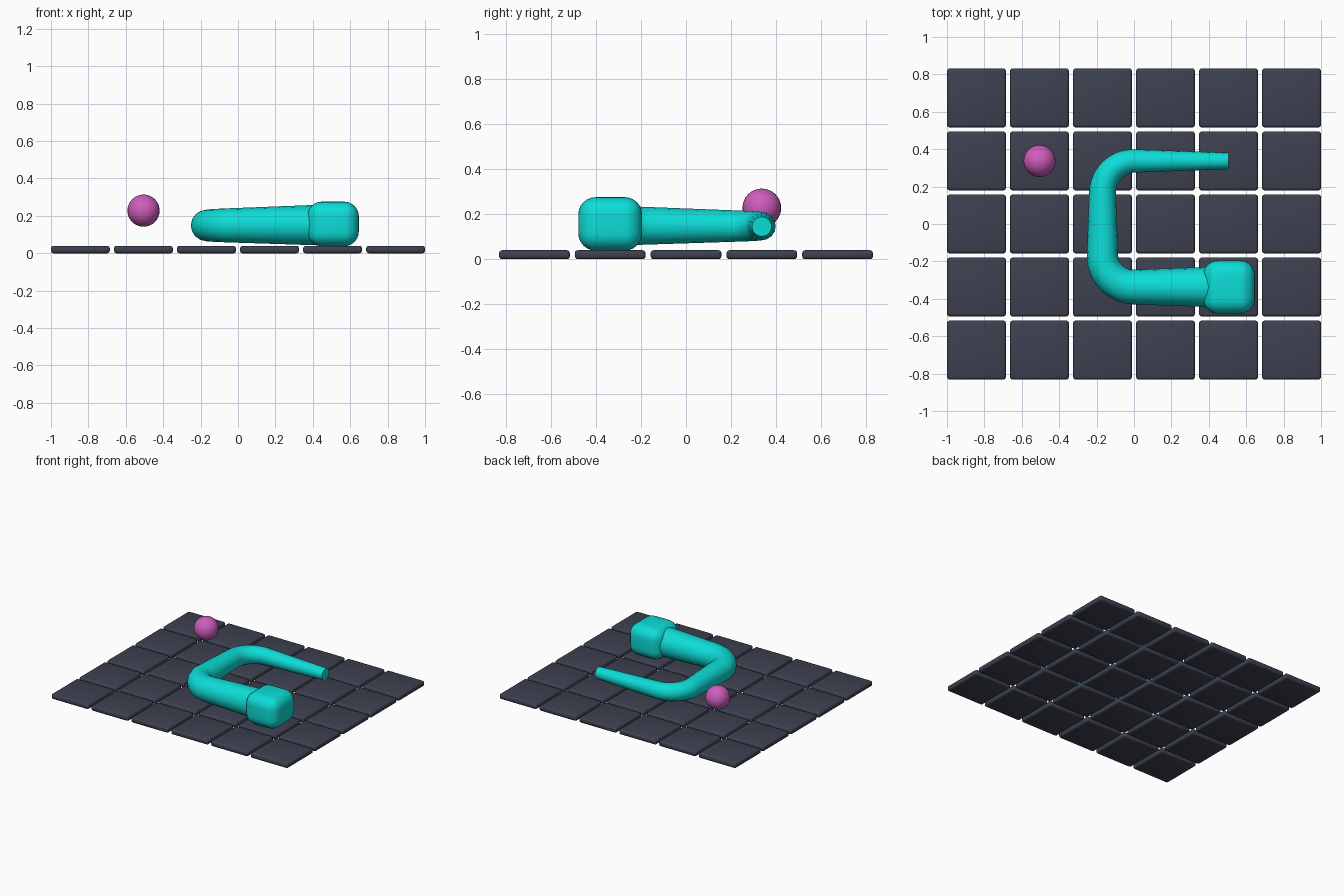
import bpy, math

if "Cube" in bpy.data.objects:
    bpy.data.objects.remove(bpy.data.objects["Cube"])

def material(name, rgb):
    m = bpy.data.materials.new(name)
    m.diffuse_color = (*rgb, 1)
    m.use_nodes = True
    m.node_tree.nodes["Principled BSDF"].inputs["Base Color"].default_value = m.diffuse_color
    return m

SLATE = material("slate", (0.047, 0.053, 0.08))
TEAL = material("teal", (0.004, 0.72, 0.68))
PINK = material("pink", (0.62, 0.11, 0.5))

PITCH = 0.337

def rounded_box(name, loc, size, bevel, segments, mat):
    bpy.ops.mesh.primitive_cube_add(size=1, location=loc)
    ob = bpy.context.object
    ob.name = name
    ob.scale = size
    bpy.ops.object.transform_apply(location=False, rotation=False, scale=True)
    mod = ob.modifiers.new("bevel", 'BEVEL')
    mod.width, mod.segments = bevel, segments
    bpy.ops.object.modifier_apply(modifier="bevel")
    bpy.ops.object.shade_smooth_by_angle(angle=math.radians(35))
    ob.data.materials.append(mat)
    return ob

# Floor tiles, six by five
for i in range(6):
    for j in range(5):
        rounded_box(f"floor_tile_{i}_{j}",
                    ((i - 2.5) * PITCH, (j - 2) * PITCH, 0.02),
                    (0.315, 0.315, 0.04), 0.014, 3, SLATE)

# Body centre line: tail, two rounded corners, neck
BEND = PITCH / 2
path = [(0.505 - 0.505 * k / 6, PITCH) for k in range(6)]
for cy, start in ((BEND, 90), (-BEND, 180)):
    for k in range(13):
        a = math.radians(start + 90 * k / 12)
        path.append((BEND * math.cos(a), cy + BEND * math.sin(a)))
path += [(0.505 * k / 6, -PITCH) for k in range(1, 7)]

# Body tube that thickens evenly from tail to neck
dist = [0.0]
for p, q in zip(path, path[1:]):
    dist.append(dist[-1] + math.dist(p, q))
curve = bpy.data.curves.new("body", 'CURVE')
curve.dimensions = '3D'
curve.bevel_depth = 1.0
curve.bevel_resolution = 6
curve.use_fill_caps = True
spline = curve.splines.new('POLY')
spline.points.add(len(path) - 1)
for pt, (x, y), d in zip(spline.points, path, dist):
    t = d / dist[-1]
    pt.co = (x, y, 0.145 + 0.006 * t, 1)
    pt.radius = 0.044 + 0.067 * t
body = bpy.data.objects.new("body", curve)
bpy.context.collection.objects.link(body)
bpy.ops.object.select_all(action='DESELECT')
body.select_set(True)
bpy.context.view_layer.objects.active = body
bpy.ops.object.convert(target='MESH')
body = bpy.context.object
bpy.ops.object.shade_smooth_by_angle(angle=math.radians(40))
body.data.materials.clear()
body.data.materials.append(TEAL)

# Head: soft rounded block
rounded_box("head", (0.508, -PITCH, 0.157), (0.276, 0.284, 0.238), 0.078, 6, TEAL)

# Floating ball
bpy.ops.mesh.primitive_uv_sphere_add(segments=24, ring_count=16, radius=0.086,
                                     location=(-0.505, PITCH, 0.228))
ball = bpy.context.object
ball.name = "ball"
bpy.ops.object.shade_smooth()
ball.data.materials.append(PINK)
